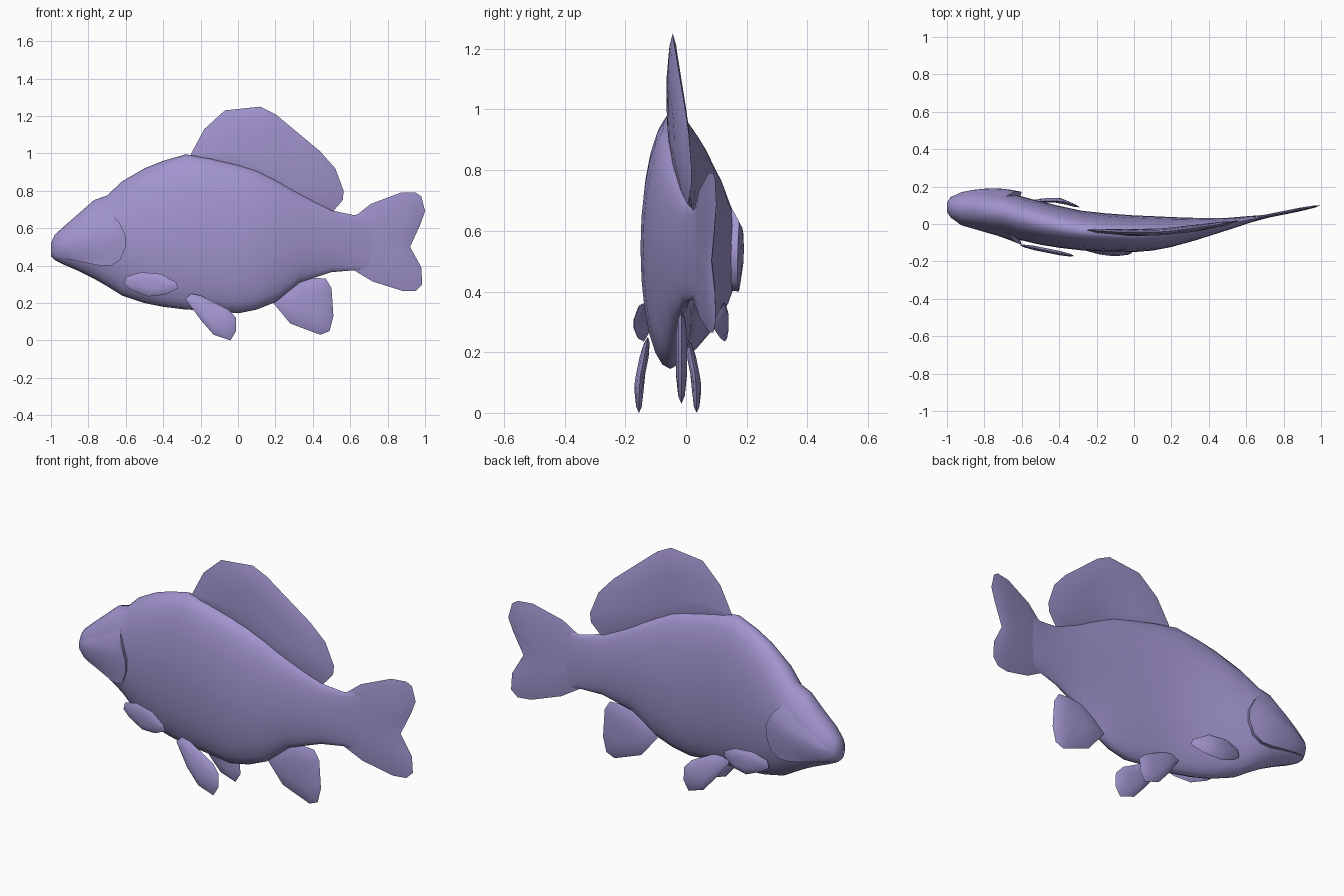
import bpy
import bmesh
import math

if "Cube" in bpy.data.objects:
    bpy.data.objects.remove(bpy.data.objects["Cube"])

mat = bpy.data.materials.new("lavender")
mat.use_nodes = True
COLOR = (0.36, 0.30, 0.62, 1)
mat.diffuse_color = COLOR
mat.node_tree.nodes["Principled BSDF"].inputs["Base Color"].default_value = COLOR

# Body stations: x, middle y, half width, belly z, back z
STATIONS = [
    (-1, .09, .025, .45, .52), (-.98, .09, .055, .43, .565),
    (-.93, .082, .08, .405, .61), (-.85, .078, .095, .37, .68),
    (-.77, .07, .106, .33, .75), (-.7, .06, .112, .29, .775),
    (-.62, .035, .118, .24, .85), (-.5, .005, .116, .2, .92),
    (-.4, -.015, .112, .18, .96), (-.28, -.035, .106, .165, .995),
    (-.15, -.045, .102, .16, .975), (0, -.052, .098, .145, .94),
    (.1, -.05, .092, .165, .91), (.2, -.043, .08, .205, .86),
    (.33, -.027, .06, .31, .785), (.5, 0, .033, .365, .695),
    (.62, .025, .018, .375, .67), (.72, .042, .008, .36, .69)]


def station(x):
    for a, b in zip(STATIONS, STATIONS[1:]):
        if x <= b[0]:
            f = max(0, (x - a[0]) / (b[0] - a[0]))
            return [p + (q - p) * f for p, q in zip(a, b)]
    return STATIONS[-1]


def finish(name, bm, angle):
    bmesh.ops.recalc_face_normals(bm, faces=bm.faces)
    mesh = bpy.data.meshes.new(name)
    bm.to_mesh(mesh)
    bm.free()
    mesh.materials.append(mat)
    ob = bpy.data.objects.new(name, mesh)
    bpy.context.collection.objects.link(ob)
    bpy.ops.object.select_all(action='DESELECT')
    ob.select_set(True)
    bpy.context.view_layer.objects.active = ob
    bpy.ops.object.shade_smooth_by_angle(angle=math.radians(angle))
    return ob


def bridge(bm, a, b, closed=True):
    n = len(a)
    for i in range(n if closed else n - 1):
        j = (i + 1) % n
        bm.faces.new((a[i], a[j], b[j], b[i]))


def body():
    bm = bmesh.new()
    rings = []
    for x, cy, w, zb, zt in STATIONS:
        ring = []
        for i in range(24):
            a = math.tau * i / 24
            ring.append(bm.verts.new((x, cy + w * math.sin(a),
                                      (zb + zt) / 2 + (zt - zb) / 2 * math.cos(a))))
        rings.append(ring)
    for a, b in zip(rings, rings[1:]):
        bridge(bm, a, b)
    bm.faces.new(rings[0])
    bm.faces.new(rings[-1])
    finish("body", bm, 60)


# Cheek and gill cover: a shell over the head that stands proud at its rear edge
REAR = [(-.74, .40), (-.68, .40), (-.63, .43), (-.6, .5), (-.6, .56),
        (-.635, .63), (-.7, .70)]


def gill_cover(side):
    bm = bmesh.new()
    columns = []
    steps = 6
    for k in range(steps + 1):
        f = k / steps
        column = []
        for j, (rx, rz) in enumerate(REAR):
            nose_z = .45 + .07 * j / (len(REAR) - 1)
            x = -.985 + (rx + .985) * f
            z = nose_z + (rz - nose_z) * f
            _, cy, w, zb, zt = station(x)
            t = (z - (zb + zt) / 2) / ((zt - zb) / 2)
            lift = .004 + .02 * f
            if j == len(REAR) - 1:
                lift = -.004
            y = cy + side * (w * math.sqrt(max(0, 1 - t * t)) + lift)
            column.append(bm.verts.new((x, y, z)))
        columns.append(column)
    for a, b in zip(columns, columns[1:]):
        bridge(bm, a, b, False)
    # Rims tucked into the body along the rear and lower edges
    edge = [c[0] for c in columns] + columns[-1][1:]
    tucked = [bm.verts.new((v.co.x - .015, v.co.y - side * .045, v.co.z + .005))
              for v in edge]
    bridge(bm, edge, tucked, False)
    finish("left_gill_cover" if side > 0 else "right_gill_cover", bm, 40)


def fin(name, outline, centre, y_at, thick):
    """Lens-shaped plate following the sheet y_at(x, z)."""
    bm = bmesh.new()
    cx, cz = centre
    rim = [bm.verts.new((x, y_at(x, z), z)) for x, z in outline]
    for s in (-1, 1):
        last = rim
        for scale, t in ((.85, .6), (.45, 1)):
            ring = []
            for x, z in outline:
                px, pz = cx + (x - cx) * scale, cz + (z - cz) * scale
                ring.append(bm.verts.new((px, y_at(px, pz) + s * thick * t, pz)))
            bridge(bm, last, ring)
            last = ring
        hub = bm.verts.new((cx, y_at(cx, cz) + s * thick, cz))
        for i in range(len(last)):
            bm.faces.new((last[i], last[(i + 1) % len(last)], hub))
    finish(name, bm, 50)


body()
for side in (-1, 1):
    gill_cover(side)

fin("dorsal_fin",
    [(-.26, .97), (-.25, 1.0), (-.18, 1.13), (-.07, 1.23), (.12, 1.25), (.2, 1.21),
     (.44, 1.01), (.52, .92), (.565, .8), (.56, .75), (.5, .68), (.3, .75), (.1, .85)],
    (.15, 1.0), lambda x, z: station(x)[1] + .005, .018)

fin("tail_fin",
    [(.6, .66), (.64, .675), (.71, .73), (.87, .79), (.95, .79), (.98, .77),
     (1, .69), (.975, .62), (.92, .5), (.98, .39), (.985, .3), (.95, .265),
     (.88, .265), (.72, .315), (.62, .375), (.6, .39)],
    (.78, .52), lambda x, z: .02 + .2 * (x - .6), .01)

fin("anal_fin",
    [(.18, .21), (.28, .09), (.44, .03), (.49, .05), (.51, .13), (.5, .28),
     (.47, .33), (.41, .335), (.33, .33), (.25, .28)],
    (.38, .2), lambda x, z: -.015, .018)

# Paired fins
PELVIC = [(-.28, .22), (-.25, .25), (-.2, .24), (-.05, .165), (-.01, .12),
          (-.01, .05), (-.04, 0), (-.13, .03), (-.2, .11)]
PECTORAL = [(-.61, .3), (-.6, .34), (-.52, .365), (-.41, .355), (-.33, .31),
            (-.32, .28), (-.39, .245), (-.48, .235), (-.57, .27)]
for side, label in ((-1, "right"), (1, "left")):
    fin(label + "_pelvic_fin", PELVIC, (-.13, .13),
        lambda x, z: -.06 + side * (.095 - .2 * max(0, z - .1)), .015)
    if side < 0:
        fin("right_pectoral_fin", PECTORAL, (-.46, .3),
            lambda x, z: -.115 - .2 * (x + .6), .012)
    else:
        fin("left_pectoral_fin", [(x + .03, z) for x, z in PECTORAL], (-.43, .3),
            lambda x, z: .128 - .35 * max(0, x + .4) - .1 * max(0, -.45 - x), .012)
